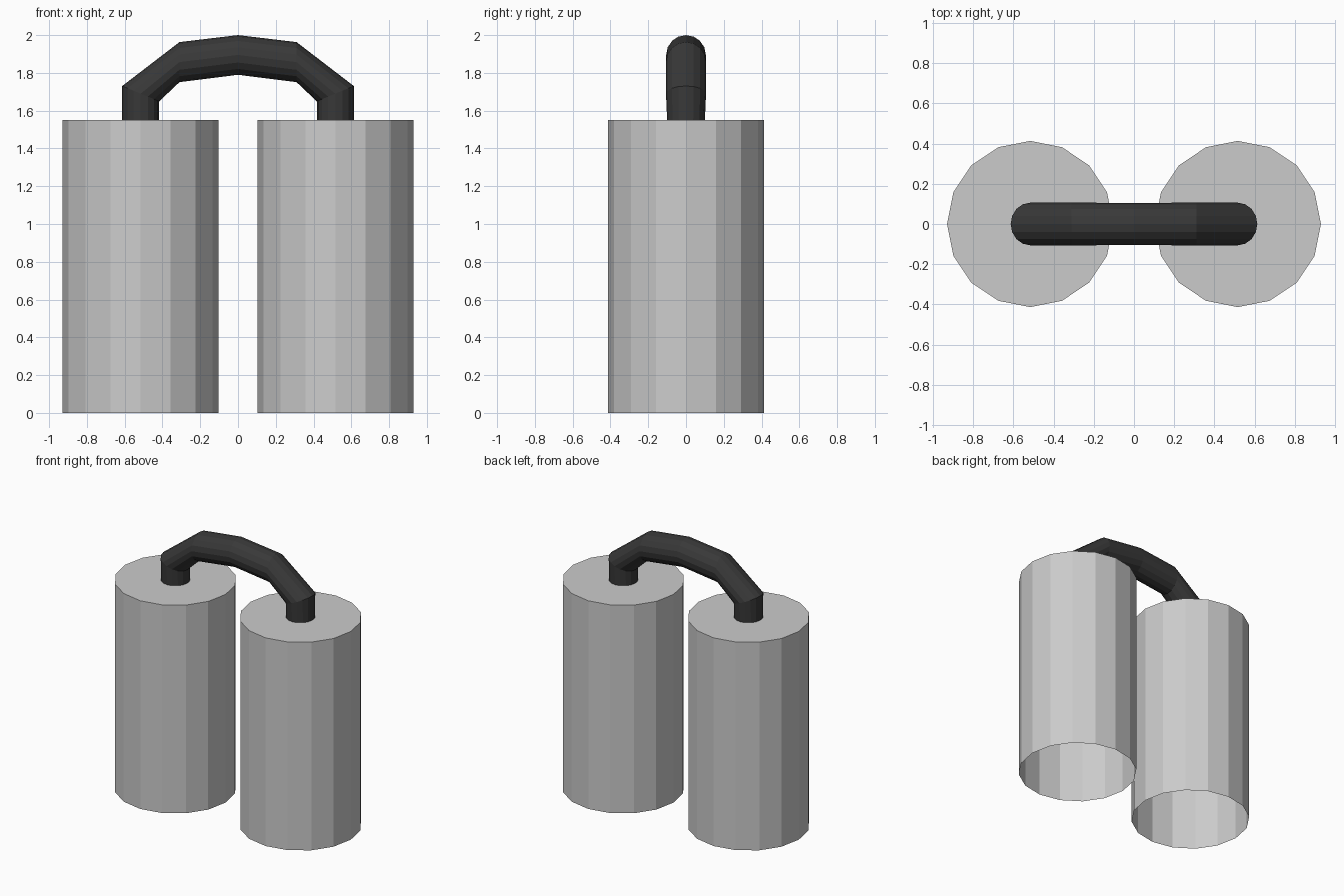
import bpy, bmesh
from math import cos, sin, tau, radians

if "Cube" in bpy.data.objects:
    bpy.data.objects.remove(bpy.data.objects["Cube"])

SIDES = 16


def make_object(name, bm, material=None):
    bmesh.ops.recalc_face_normals(bm, faces=bm.faces)
    mesh = bpy.data.meshes.new(name)
    bm.to_mesh(mesh)
    bm.free()
    obj = bpy.data.objects.new(name, mesh)
    bpy.context.collection.objects.link(obj)
    if material:
        mesh.materials.append(material)
    return obj


def loft(bm, rings):
    for a, b in zip(rings, rings[1:]):
        for i in range(SIDES):
            j = (i + 1) % SIDES
            bm.faces.new((a[i], a[j], b[j], b[i]))


# Two tall canisters, closed on top and open underneath
def canister(name, x, radius=0.413, height=1.55):
    bm = bmesh.new()
    rings = [[bm.verts.new((x + radius * cos(tau * i / SIDES),
                            radius * sin(tau * i / SIDES), z))
              for i in range(SIDES)] for z in (0, height)]
    loft(bm, rings)
    bm.faces.new(rings[1])
    make_object(name, bm)


canister("left_canister", -0.516)
canister("right_canister", 0.516)

# Dark arched pipe: x, z, ring tilt in degrees, in-plane radius, y radius
dark = bpy.data.materials.new("dark_pipe")
dark.diffuse_color = (0.04, 0.04, 0.04, 1)
dark.use_nodes = True
dark.node_tree.nodes["Principled BSDF"].inputs["Base Color"].default_value = dark.diffuse_color
half = [(-0.515, 1.55, 180, 0.098, 0.1),
        (-0.515, 1.69, 157.5, 0.106, 0.106),
        (-0.31, 1.857, 90, 0.106, 0.106)]
path = half + [(0, 1.895, 90, 0.105, 0.105)]
path += [(-x, z, 180 - t, a, b) for x, z, t, a, b in reversed(half)]

bm = bmesh.new()
rings = []
for x, z, tilt, a, b in path:
    t = radians(tilt)
    rings.append([bm.verts.new((x + a * cos(tau * i / SIDES) * cos(t),
                                b * sin(tau * i / SIDES),
                                z + a * cos(tau * i / SIDES) * sin(t)))
                  for i in range(SIDES)])
loft(bm, rings)
make_object("connecting_pipe", bm, dark)
